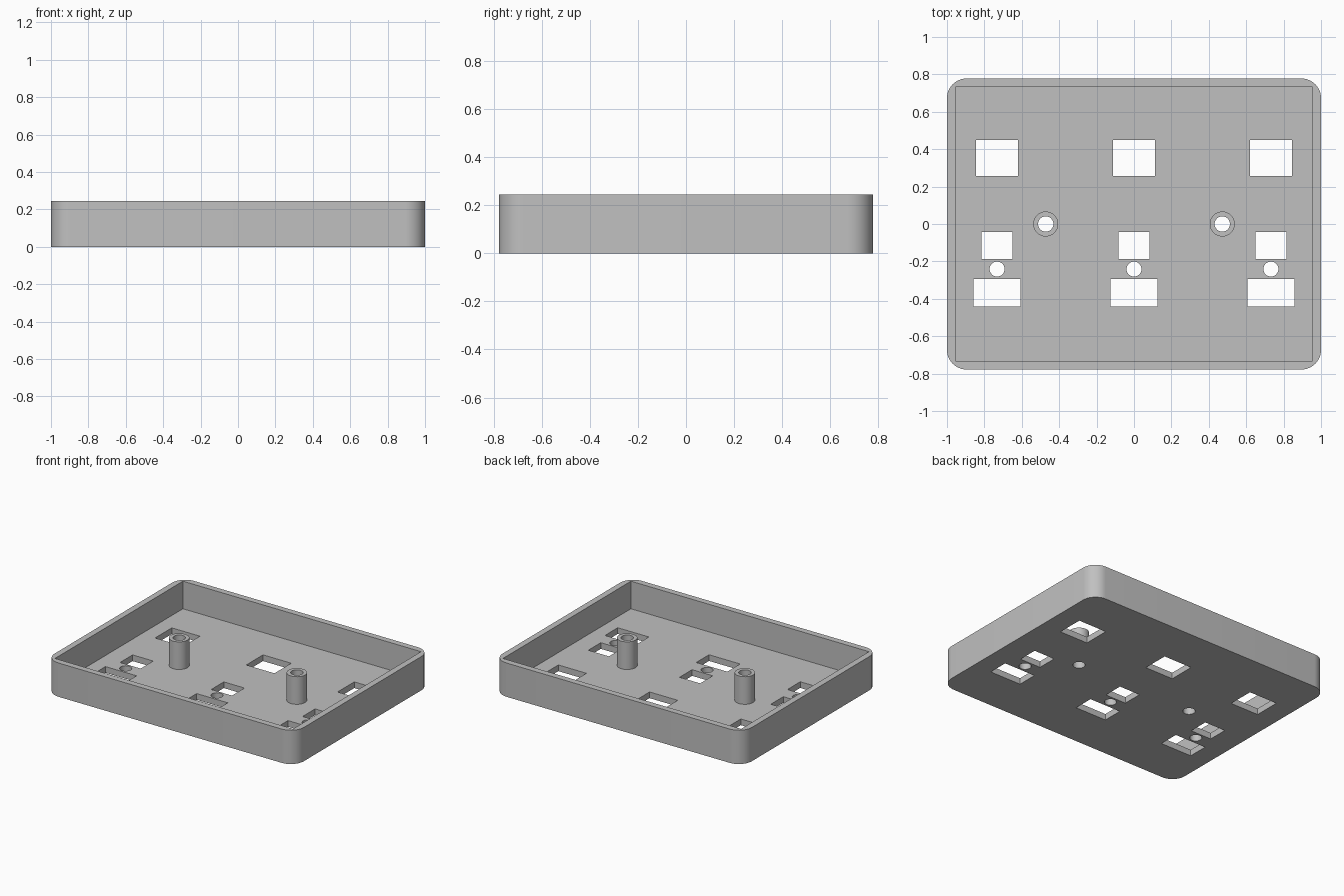
import bpy, bmesh, math
from mathutils import Matrix

if "Cube" in bpy.data.objects:
    bpy.data.objects.remove(bpy.data.objects["Cube"], do_unlink=True)

HALF_X, HALF_Y, HEIGHT = 1.0, 0.778, 0.245
FLOOR, WALL, CORNER = 0.045, 0.045, 0.105
BOSS_X, BOSS_R, BORE_R = 0.472, 0.067, 0.041

grey = bpy.data.materials.new("plain grey")
grey.use_nodes = True
colour = (0.53, 0.53, 0.53, 1)
grey.diffuse_color = colour
grey.node_tree.nodes["Principled BSDF"].inputs["Base Color"].default_value = colour


def add_box(bm, x0, x1, y0, y1, z0, z1):
    place = Matrix.Translation(((x0 + x1) / 2, (y0 + y1) / 2, (z0 + z1) / 2))
    size = Matrix.Diagonal((x1 - x0, y1 - y0, z1 - z0, 1))
    return bmesh.ops.create_cube(bm, size=1, matrix=place @ size)["verts"]


def add_cylinder(bm, x, y, r, z0, z1):
    bmesh.ops.create_cone(bm, cap_ends=True, segments=48, radius1=r, radius2=r,
                          depth=z1 - z0, matrix=Matrix.Translation((x, y, (z0 + z1) / 2)))


def make_object(name, bm):
    mesh = bpy.data.meshes.new(name)
    bm.to_mesh(mesh)
    bm.free()
    mesh.materials.append(grey)
    obj = bpy.data.objects.new(name, mesh)
    bpy.context.collection.objects.link(obj)
    return obj


def activate(obj):
    bpy.ops.object.select_all(action="DESELECT")
    obj.select_set(True)
    bpy.context.view_layer.objects.active = obj


def combine(obj, tool, operation):
    activate(obj)
    mod = obj.modifiers.new(operation.lower(), "BOOLEAN")
    mod.operation, mod.solver, mod.object = operation, "EXACT", tool
    bpy.ops.object.modifier_apply(modifier=mod.name)
    bpy.data.objects.remove(tool, do_unlink=True)


# Rounded outer block
bm = bmesh.new()
add_box(bm, -HALF_X, HALF_X, -HALF_Y, HALF_Y, 0, HEIGHT)
upright = [e for e in bm.edges if abs(e.verts[0].co.z - e.verts[1].co.z) > 0.1]
bmesh.ops.bevel(bm, geom=upright, offset=CORNER, segments=12, profile=0.5, affect="EDGES")
tray = make_object("tray_with_bosses", bm)

# Square-cornered cavity
bm = bmesh.new()
add_box(bm, WALL - HALF_X, HALF_X - WALL, WALL - HALF_Y, HALF_Y - WALL, FLOOR, HEIGHT + 0.2)
combine(tray, make_object("cavity_cutter", bm), "DIFFERENCE")

# Two screw bosses standing on the floor
bm = bmesh.new()
for side in (-1, 1):
    add_cylinder(bm, side * BOSS_X, 0, BOSS_R, FLOOR / 2, HEIGHT)
combine(tray, make_object("boss_posts", bm), "UNION")

# Boss bores and three repeated groups of floor openings
bm = bmesh.new()
low, high = -0.1, HEIGHT + 0.1
for side in (-1, 1):
    add_cylinder(bm, side * BOSS_X, 0, BORE_R, low, high)
for x in (-0.732, 0, 0.732):
    for half, y0, y1 in ((0.113, 0.256, 0.448), (0.083, -0.188, -0.044), (0.125, -0.442, -0.295)):
        add_box(bm, x - half, x + half, y0, y1, low, high)
    add_cylinder(bm, x, -0.241, 0.04, low, high)
combine(tray, make_object("opening_cutter", bm), "DIFFERENCE")

activate(tray)
bpy.ops.object.shade_smooth_by_angle(angle=math.radians(30))
